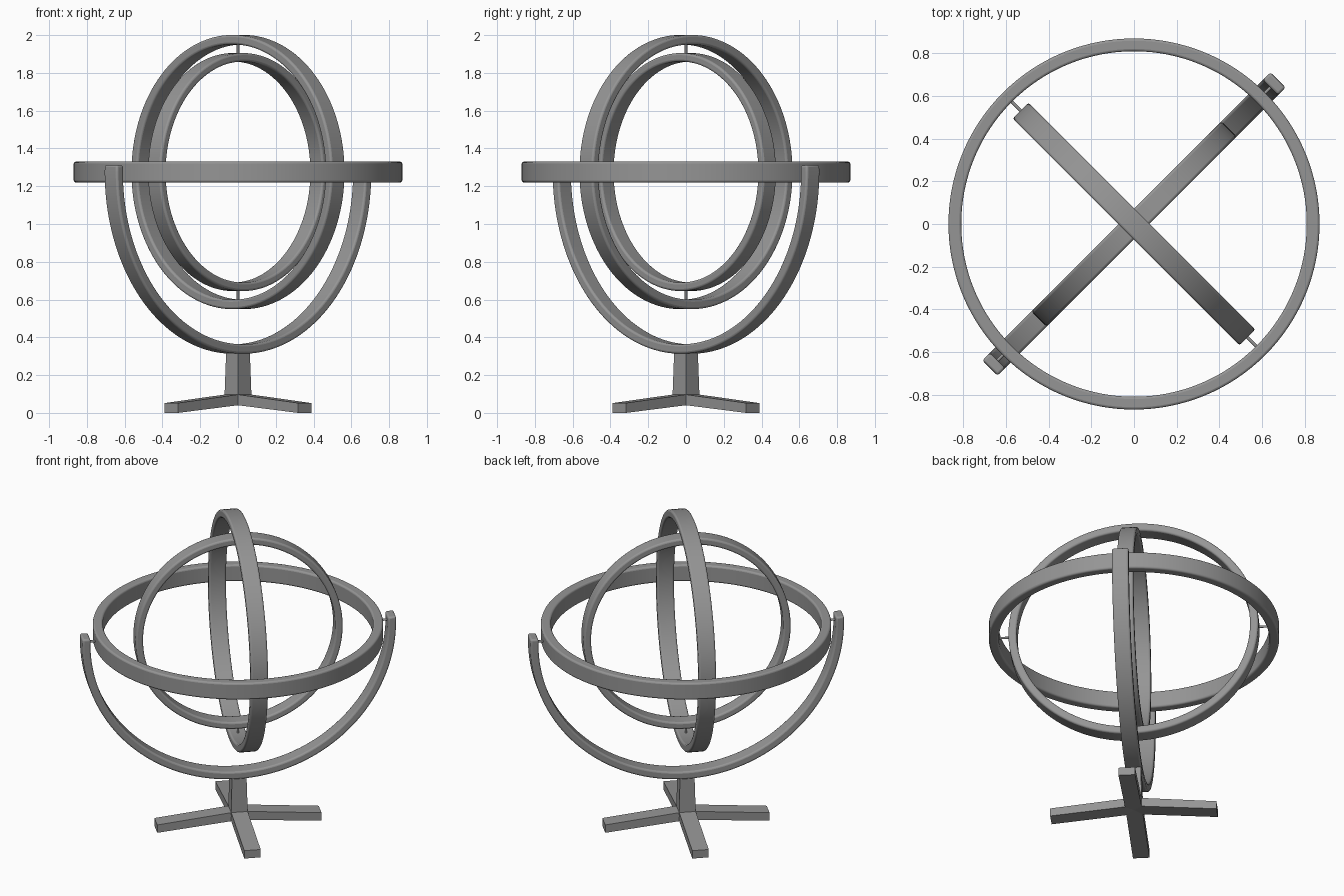
import bpy, bmesh
from math import sin, cos, pi, radians
from mathutils import Matrix, Vector

old = bpy.data.objects.get("Cube")
if old:
    bpy.data.objects.remove(old)

GREY = (0.3, 0.3, 0.3, 1)
metal = bpy.data.materials.new("grey_metal")
metal.use_nodes = True
metal.diffuse_color = GREY
metal.node_tree.nodes["Principled BSDF"].inputs["Base Color"].default_value = GREY

MID = Vector((0, 0, 1.275))  # shared centre of all the rings


def finish(name, bm, bevel=0.0):
    bmesh.ops.recalc_face_normals(bm, faces=bm.faces)
    mesh = bpy.data.meshes.new(name)
    bm.to_mesh(mesh)
    bm.free()
    mesh.materials.append(metal)
    obj = bpy.data.objects.new(name, mesh)
    bpy.context.collection.objects.link(obj)
    bpy.ops.object.select_all(action='DESELECT')
    obj.select_set(True)
    bpy.context.view_layer.objects.active = obj
    bpy.ops.object.shade_smooth_by_angle(angle=radians(35))
    if bevel:
        mod = obj.modifiers.new("Soft edges", 'BEVEL')
        mod.width = bevel
        mod.segments = 3
        mod.limit_method = 'ANGLE'
        mod.angle_limit = radians(40)
    return obj


def band(name, rx, rz, thick, width, turn, start=0.0, end=2 * pi, steps=128):
    """Sweep a rectangle round an upright ellipse, then turn it into place."""
    bm = bmesh.new()
    closed = end - start > 2 * pi - 0.001
    sections = []
    for i in range(steps if closed else steps + 1):
        a = start + (end - start) * i / steps
        corners = [(0, -1), (0, 1), (thick, 1), (thick, -1)]
        sections.append([bm.verts.new(((rx - d) * cos(a), s * width / 2, (rz - d) * sin(a)))
                         for d, s in corners])
    pairs = list(zip(sections, sections[1:]))
    if closed:
        pairs.append((sections[-1], sections[0]))
    else:
        bm.faces.new(sections[0])
        bm.faces.new(sections[-1])
    for p, q in pairs:
        for k in range(4):
            n = (k + 1) % 4
            bm.faces.new((p[k], p[n], q[n], q[k]))
    bm.transform(Matrix.Translation(MID) @ turn)
    return finish(name, bm, 0.011)


def pin(name, direction, inner, outer):
    """Thin axle running outwards from the shared centre."""
    axis = Vector(direction).normalized()
    bm = bmesh.new()
    bmesh.ops.create_cone(bm, cap_ends=True, segments=16, radius1=0.007,
                          radius2=0.007, depth=outer - inner)
    spin = axis.to_track_quat('Z', 'Y').to_matrix().to_4x4()
    bm.transform(Matrix.Translation(MID + axis * (inner + outer) / 2) @ spin)
    finish(name, bm)


def diagonal(deg):
    return Matrix.Rotation(radians(deg), 4, 'Z')


# Nested rings
band("horizontal_ring", 0.87, 0.87, 0.06, 0.11, Matrix.Rotation(pi / 2, 4, 'X'))
band("middle_ring", 0.752, 0.726, 0.05, 0.105, diagonal(-45))
band("inner_ring", 0.63, 0.63, 0.045, 0.1, diagonal(45))

# Half-circle cradle, its tips just above the pivots
over = radians(2.2)
band("support_arc", 0.955, 0.962, 0.05, 0.1, diagonal(45), pi - over, 2 * pi + over, 80)

# Pivot pins
for side, s in (("left", 1), ("right", -1)):
    pin(side + "_cradle_pin", (s, s, 0), 0.86, 0.92)
    pin(side + "_ring_pin", (s, -s, 0), 0.74, 0.82)
pin("top_pin", (0, 0, 1), 0.62, 0.69)
pin("bottom_pin", (0, 0, -1), 0.62, 0.69)

# Tapered square column
bm = bmesh.new()
bmesh.ops.create_cone(bm, cap_ends=True, segments=4, radius1=0.072, radius2=0.062, depth=0.27)
bm.transform(Matrix.Translation((0, 0, 0.205)))
finish("column", bm)

# Four sloping feet
for i in range(4):
    bm = bmesh.new()
    outline = [(0, 0.045), (0.5, 0), (0.5, 0.052), (0, 0.102)]
    face = bm.faces.new([bm.verts.new((x, -0.05, z)) for x, z in outline])
    moved = bmesh.ops.extrude_face_region(bm, geom=[face])["geom"]
    bmesh.ops.translate(bm, vec=(0, 0.1, 0),
                        verts=[v for v in moved if isinstance(v, bmesh.types.BMVert)])
    bm.transform(diagonal(45 + 90 * i))
    finish("foot_%d" % (i + 1), bm)
